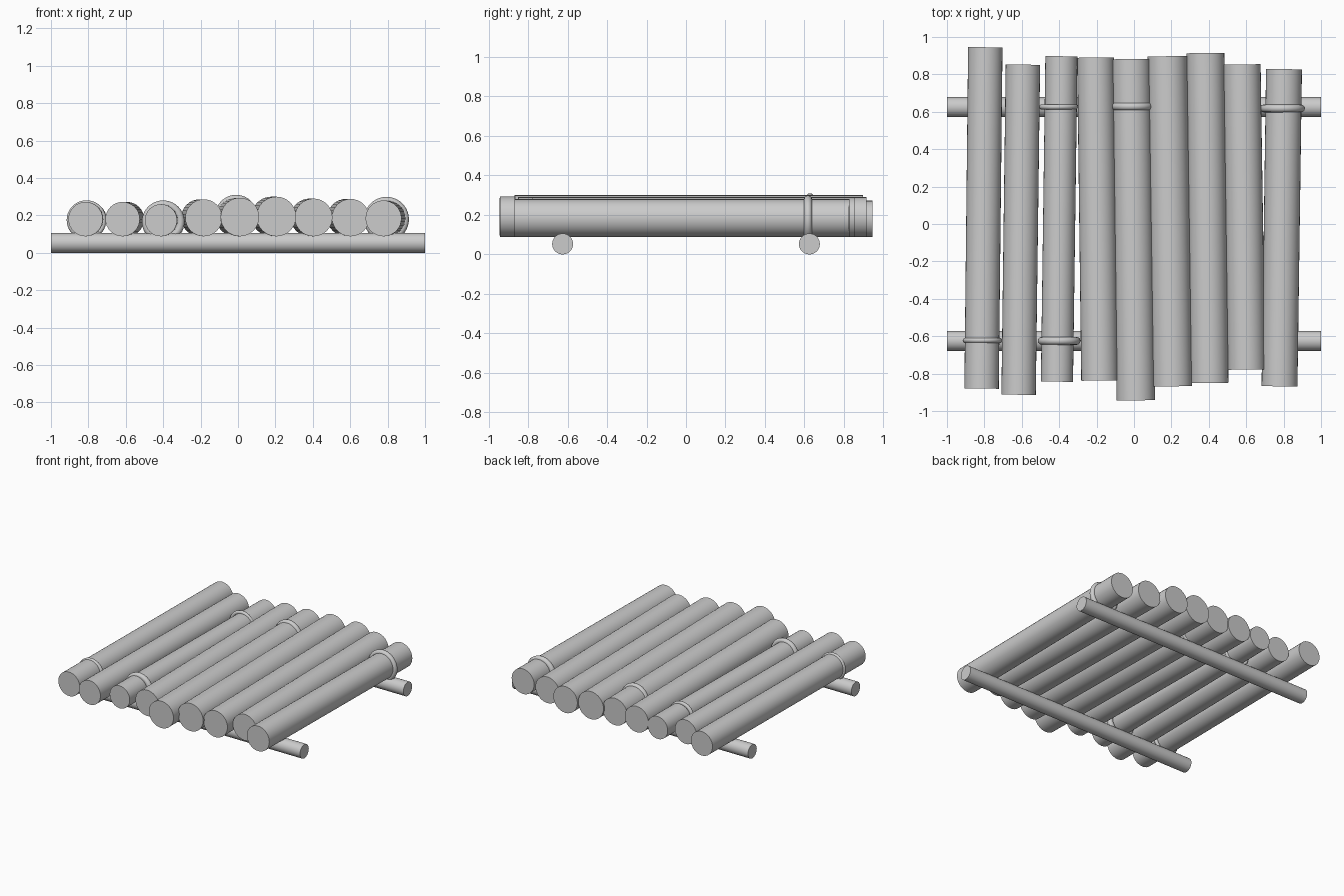
import bpy, math
from mathutils import Vector

if "Cube" in bpy.data.objects:
    bpy.data.objects.remove(bpy.data.objects["Cube"])


def smooth(obj):
    bpy.ops.object.shade_smooth_by_angle(angle=math.radians(40))
    return obj


def rod(name, a, b, r, sides=32):
    """Capped cylinder running from point a to point b."""
    a, b = Vector(a), Vector(b)
    d = b - a
    bpy.ops.mesh.primitive_cylinder_add(vertices=sides, radius=r, depth=d.length,
                                        location=(a + b) / 2)
    obj = bpy.context.object
    obj.name = name
    obj.rotation_euler = d.to_track_quat('Z', 'Y').to_euler()
    return smooth(obj)


def ring(name, x, y, z, outer, tube):
    """Rope loop around a log, axis along y."""
    bpy.ops.mesh.primitive_torus_add(major_radius=outer - tube, minor_radius=tube,
                                     major_segments=40, minor_segments=12,
                                     location=(x, y, z), rotation=(math.pi / 2, 0, 0))
    obj = bpy.context.object
    obj.name = name
    return smooth(obj)


# cross rails underneath
RAIL_Y, RAIL_R = 0.625, 0.053
for label, y in (("front", -RAIL_Y), ("back", RAIL_Y)):
    rod(label + "_rail", (-1, y, RAIL_R), (1, y, RAIL_R), RAIL_R)

# deck logs: x at front, y at front, x at back, y at back, radius
LOG_BASE = 0.088
logs = [
    (-0.815, -0.88, -0.795, 0.945, 0.092),
    (-0.617, -0.913, -0.594, 0.852, 0.092),
    (-0.412, -0.843, -0.388, 0.897, 0.086),
    (-0.183, -0.837, -0.205, 0.89, 0.099),
    (0.010, -0.943, -0.015, 0.882, 0.103),
    (0.205, -0.868, 0.178, 0.897, 0.106),
    (0.404, -0.85, 0.382, 0.914, 0.101),
    (0.602, -0.778, 0.577, 0.853, 0.1),
    (0.778, -0.868, 0.802, 0.828, 0.096),
]
for i, (xf, yf, xb, yb, r) in enumerate(logs, 1):
    z = LOG_BASE + r
    rod(f"deck_log_{i}", (xf, yf, z), (xb, yb, z), r)

# rope lashings: x, y, z, outer radius, tube radius
lashings = [
    (-0.81, -0.622, 0.175, 0.106, 0.014),
    (-0.40, -0.625, 0.166, 0.114, 0.021),
    (-0.403, 0.626, 0.172, 0.104, 0.014),
    (-0.010, 0.628, 0.198, 0.112, 0.021),
    (0.794, 0.618, 0.179, 0.120, 0.021),
]
for i, args in enumerate(lashings, 1):
    ring(f"rope_lashing_{i}", *args)
